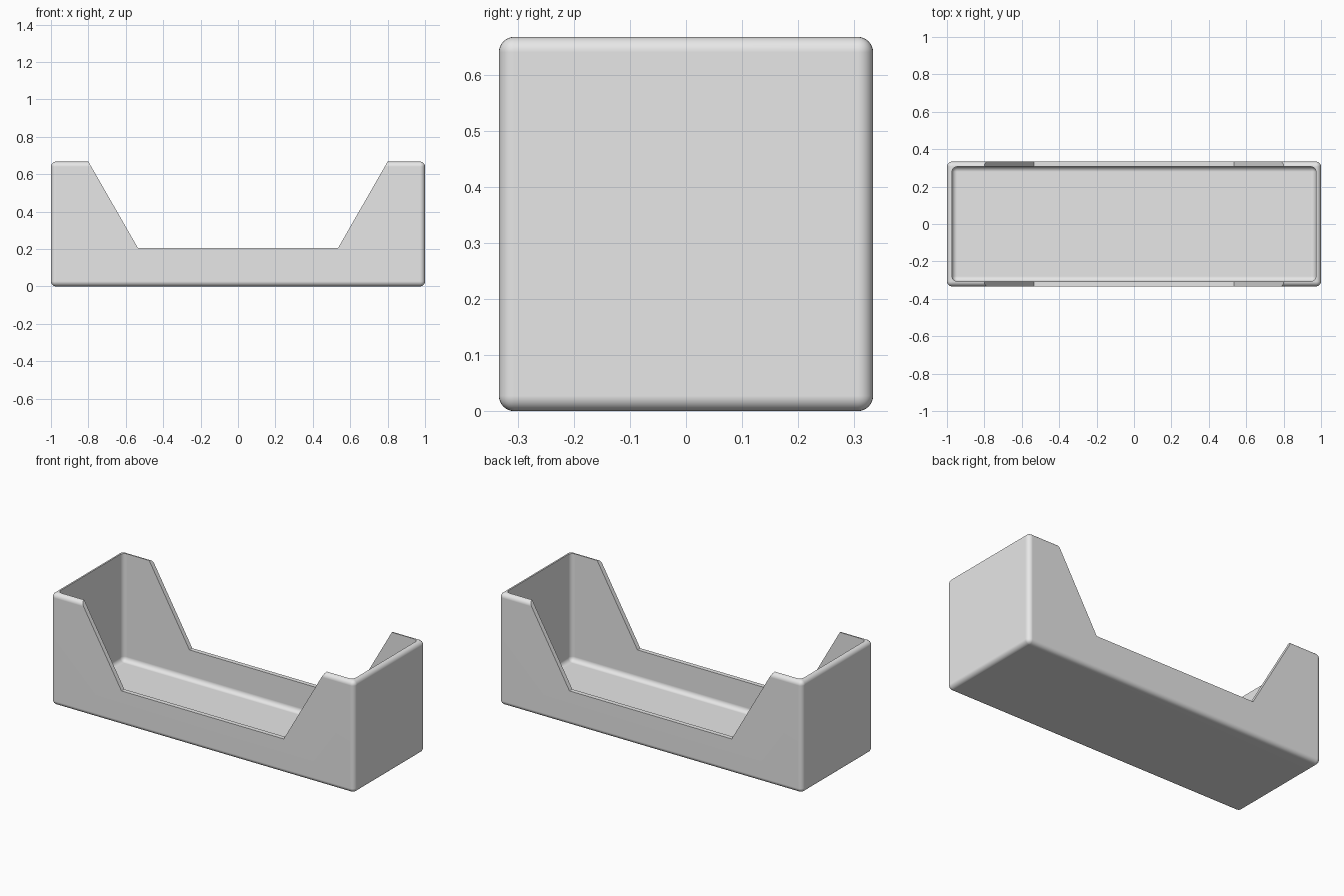
import bpy
import bmesh

cube = bpy.data.objects.get("Cube")
if cube:
    bpy.data.objects.remove(cube, do_unlink=True)

LENGTH, DEPTH, HEIGHT = 2.0, 0.667, 0.667
WALL = 0.027
RADIUS = 0.027
ABOVE = 0.1

grey = bpy.data.materials.new("light grey")
grey.use_nodes = True
grey.diffuse_color = (0.8, 0.8, 0.8, 1)
grey.node_tree.nodes["Principled BSDF"].inputs["Base Color"].default_value = grey.diffuse_color


def add_object(name, bm):
    bmesh.ops.recalc_face_normals(bm, faces=bm.faces)
    mesh = bpy.data.meshes.new(name)
    bm.to_mesh(mesh)
    bm.free()
    mesh.materials.append(grey)
    obj = bpy.data.objects.new(name, mesh)
    bpy.context.collection.objects.link(obj)
    return obj


def rounded_box(name, length, depth, bottom, top):
    """Box with rounded upright and bottom edges and a sharp top rim."""
    bm = bmesh.new()
    bmesh.ops.create_cube(bm, size=1)
    for v in bm.verts:
        v.co.x *= length
        v.co.y *= depth
        v.co.z = top if v.co.z > 0 else bottom
    edges = [e for e in bm.edges if min(v.co.z for v in e.verts) < top]
    bmesh.ops.bevel(bm, geom=edges, offset=RADIUS, segments=8,
                    profile=0.5, affect='EDGES')
    return add_object(name, bm)


def notch_prism(name):
    """Flared opening that lowers the front and back walls."""
    low_x, low_z, rim_x = 0.535, 0.205, 0.80
    top_z = HEIGHT + ABOVE
    top_x = low_x + (rim_x - low_x) * (top_z - low_z) / (HEIGHT - low_z)
    profile = [(-low_x, low_z), (low_x, low_z), (top_x, top_z), (-top_x, top_z)]
    bm = bmesh.new()
    face = bm.faces.new([bm.verts.new((x, -DEPTH, z)) for x, z in profile])
    side = bmesh.ops.extrude_face_region(bm, geom=[face])
    moved = [g for g in side["geom"] if isinstance(g, bmesh.types.BMVert)]
    bmesh.ops.translate(bm, verts=moved, vec=(0, 2 * DEPTH, 0))
    return add_object(name, bm)


# Open tray: solid body, hollowed, then notched on both long sides
tray = rounded_box("tray", LENGTH, DEPTH, 0, HEIGHT)
cavity = rounded_box("cavity_cutter", LENGTH - 2 * WALL, DEPTH - 2 * WALL,
                     WALL, HEIGHT + ABOVE)
notch = notch_prism("notch_cutter")

bpy.ops.object.select_all(action='DESELECT')
bpy.context.view_layer.objects.active = tray
tray.select_set(True)
for cutter in (cavity, notch):
    cutter.hide_render = True
    mod = tray.modifiers.new("cut", 'BOOLEAN')
    mod.operation = 'DIFFERENCE'
    mod.solver = 'EXACT'
    mod.object = cutter
    bpy.ops.object.modifier_apply(modifier=mod.name)
    bpy.data.objects.remove(cutter, do_unlink=True)

# Smooth fillets with flat walls and crisp rims
bpy.ops.object.shade_smooth_by_angle(angle=0.5)
weighted = tray.modifiers.new("flat_walls", 'WEIGHTED_NORMAL')
weighted.keep_sharp = True
